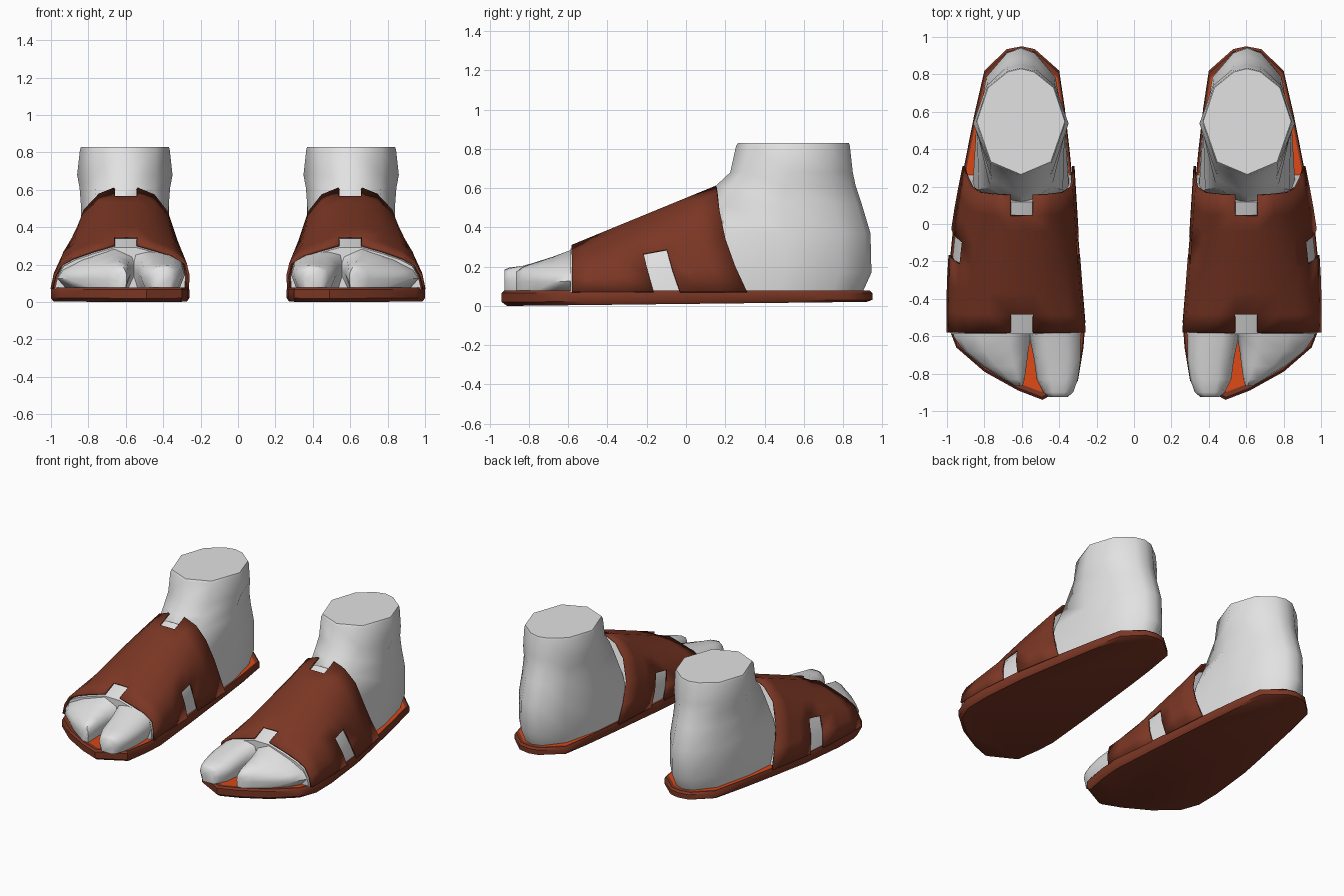
import bpy, bmesh, math
from mathutils import Vector

if "Cube" in bpy.data.objects:
    bpy.data.objects.remove(bpy.data.objects["Cube"])


def material(name, rgb):
    m = bpy.data.materials.new(name)
    m.diffuse_color = (*rgb, 1)
    m.use_nodes = True
    m.node_tree.nodes["Principled BSDF"].inputs["Base Color"].default_value = m.diffuse_color
    return m


GREY = material("pale_grey", (0.76, 0.76, 0.76))
BROWN = material("brown_leather", (0.2, 0.038, 0.018))
ORANGE = material("orange_insole", (0.72, 0.065, 0.008))


def finish(bm, name, mats, angle=40, thickness=0):
    """Turn a bmesh into a smooth-shaded object mirrored to the other foot."""
    bmesh.ops.recalc_face_normals(bm, faces=bm.faces[:])
    mesh = bpy.data.meshes.new(name)
    bm.to_mesh(mesh)
    bm.free()
    ob = bpy.data.objects.new(name, mesh)
    bpy.context.collection.objects.link(ob)
    for m in mats:
        mesh.materials.append(m)
    bpy.ops.object.select_all(action='DESELECT')
    ob.select_set(True)
    bpy.context.view_layer.objects.active = ob
    bpy.ops.object.shade_smooth_by_angle(angle=math.radians(angle))
    if thickness:
        s = ob.modifiers.new("thickness", 'SOLIDIFY')
        s.thickness, s.offset = thickness, 0
    ob.modifiers.new("other_foot", 'MIRROR').use_mirror_merge = False
    return ob


def loft(rings, closed=True, skip=lambda r, c: False):
    """Skin a list of equal-length rings; skip() leaves out single cells."""
    bm = bmesh.new()
    v = [[bm.verts.new(p) for p in ring] for ring in rings]
    n = len(rings[0])
    for r in range(len(v) - 1):
        for c in range(n if closed else n - 1):
            if not skip(r, c):
                d = (c + 1) % n
                bm.faces.new((v[r][c], v[r][d], v[r + 1][d], v[r + 1][c]))
    if closed:
        bm.faces.new(v[0])
        bm.faces.new(v[-1])
    return bm


# Sole: outline with a slightly rounded lower edge and an inset orange insole
outline = [(0.49, -0.94), (0.30, -0.84), (0.27, -0.66), (0.26, -0.52), (0.295, -0.1),
           (0.32, 0.15), (0.345, 0.4), (0.37, 0.62), (0.40, 0.82), (0.53, 0.935),
           (0.60, 0.95), (0.68, 0.935), (0.80, 0.82), (0.855, 0.58), (0.91, 0.3),
           (0.965, 0), (1.0, -0.35), (1.0, -0.53), (0.95, -0.66), (0.80, -0.79), (0.62, -0.89)]


def sole_ring(scale, z, tilt=0):
    return [(0.62 + (x - 0.62) * scale, y * scale, z + tilt * (y + 0.94)) for x, y in outline]


bm = loft([sole_ring(0.97, 0, 0.011), sole_ring(1, 0.02, 0.006),
           sole_ring(1, 0.066), sole_ring(0.985, 0.078), sole_ring(0.955, 0.076)])
for f in bm.faces:
    if len(f.verts) > 4 and f.calc_center_median().z > 0.06:
        f.material_index = 1
finish(bm, "sole", [BROWN, ORANGE])

# Arch sections over the instep: front (x, z) and slanted rear (x, y, z)
front = [(0.27, 0.07), (0.265, 0.14), (0.28, 0.205), (0.35, 0.25), (0.45, 0.28), (0.54, 0.305),
         (0.66, 0.305), (0.78, 0.27), (0.88, 0.235), (0.945, 0.2), (0.98, 0.14), (0.995, 0.07)]
rear = [(0.325, 0.31, 0.07), (0.325, 0.25, 0.2), (0.335, 0.2, 0.34), (0.38, 0.17, 0.48),
        (0.45, 0.16, 0.57), (0.54, 0.155, 0.607), (0.66, 0.155, 0.607), (0.74, 0.16, 0.575),
        (0.82, 0.17, 0.49), (0.865, 0.2, 0.34), (0.89, 0.25, 0.2), (0.91, 0.31, 0.07)]
bulge = [0] * 8 + [0.01, 0.02, 0.028, 0.03]


def arch(t, shrink=1.0):
    ring = []
    for (fx, fz), r, b in zip(front, rear, bulge):
        p = Vector((fx, -0.58, fz)).lerp(Vector(r), t)
        p.x += b * math.sin(math.pi * max(t, 0))
        ring.append((0.62 + (p.x - 0.62) * shrink, p.y, 0.07 + (p.z - 0.07) * shrink))
    return ring


# Strap: notches at the front and rear centre, and a window on each side
ROWS = [0, 0.135, 0.3, 0.466, 0.618, 0.74, 0.85, 1]


def opening(r, c):
    return (c == 5 and r in (0, 6)) or (r == 3 and c in (0, 1, 9, 10))


finish(loft([arch(t) for t in ROWS], False, opening), "strap", [BROWN], 60, 0.014)

# Instep under the strap
finish(loft([arch(t, 0.955) for t in [-0.01] + ROWS[1:-1] + [0.95]]), "instep", [GREY], 60)


# Heel and ankle: stacked rings (z, front y, back y, front, middle and back half widths)
def ankle_ring(z, yf, yb, f, m, b):
    half = [(f, 0.12), (m, 0.5), (b, 0.82), (0.4 * b, 0.97)]
    c, length = 0.605, yb - yf
    pts = [(c, yf)] + [(c - w, yf + k * length) for w, k in half] + [(c, yb)]
    pts += [(c + w, yf + k * length) for w, k in reversed(half)]
    return [(x, y, z) for x, y in pts]


finish(loft([ankle_ring(*a) for a in [
    (0.07, 0.05, 0.90, 0.265, 0.235, 0.17),
    (0.17, 0.05, 0.945, 0.26, 0.24, 0.185),
    (0.37, 0.08, 0.94, 0.225, 0.235, 0.185),
    (0.52, 0.10, 0.895, 0.165, 0.235, 0.18),
    (0.61, 0.15, 0.865, 0.155, 0.242, 0.18),
    (0.68, 0.225, 0.85, 0.165, 0.255, 0.185),
    (0.815, 0.255, 0.835, 0.165, 0.24, 0.18),
    (0.83, 0.265, 0.83, 0.16, 0.235, 0.175)]]), "heel_and_ankle", [GREY], 50)


# Toes: rounded sections (y, inner x, outer x, inner top z, outer top z)
def toe_ring(y, x0, x1, z0, z1):
    w, b = x1 - x0, 0.078
    return [(x0 + 0.1 * w, y, b), (x0, y, b + 0.45 * (z0 - b)), (x0 + 0.06 * w, y, b + 0.8 * (z0 - b)),
            (x0 + 0.28 * w, y, z0), (x0 + 0.68 * w, y, z0 * 0.4 + z1 * 0.6),
            (x0 + 0.93 * w, y, b + 0.85 * (z1 - b)), (x1, y, b + 0.45 * (z1 - b)), (x0 + 0.9 * w, y, b)]


finish(loft([toe_ring(*s) for s in [
    (-0.52, 0.285, 0.60, 0.265, 0.30), (-0.60, 0.285, 0.56, 0.245, 0.28),
    (-0.72, 0.285, 0.535, 0.225, 0.24), (-0.83, 0.30, 0.52, 0.205, 0.205),
    (-0.90, 0.325, 0.485, 0.195, 0.19), (-0.925, 0.355, 0.455, 0.185, 0.18)]]), "big_toe", [GREY], 60)

finish(loft([toe_ring(*s) for s in [
    (-0.52, 0.50, 0.97, 0.30, 0.20), (-0.60, 0.55, 0.965, 0.28, 0.185),
    (-0.68, 0.565, 0.91, 0.25, 0.18), (-0.76, 0.575, 0.81, 0.225, 0.18),
    (-0.83, 0.585, 0.70, 0.20, 0.18), (-0.865, 0.595, 0.64, 0.175, 0.16)]]), "small_toes", [GREY], 60)
